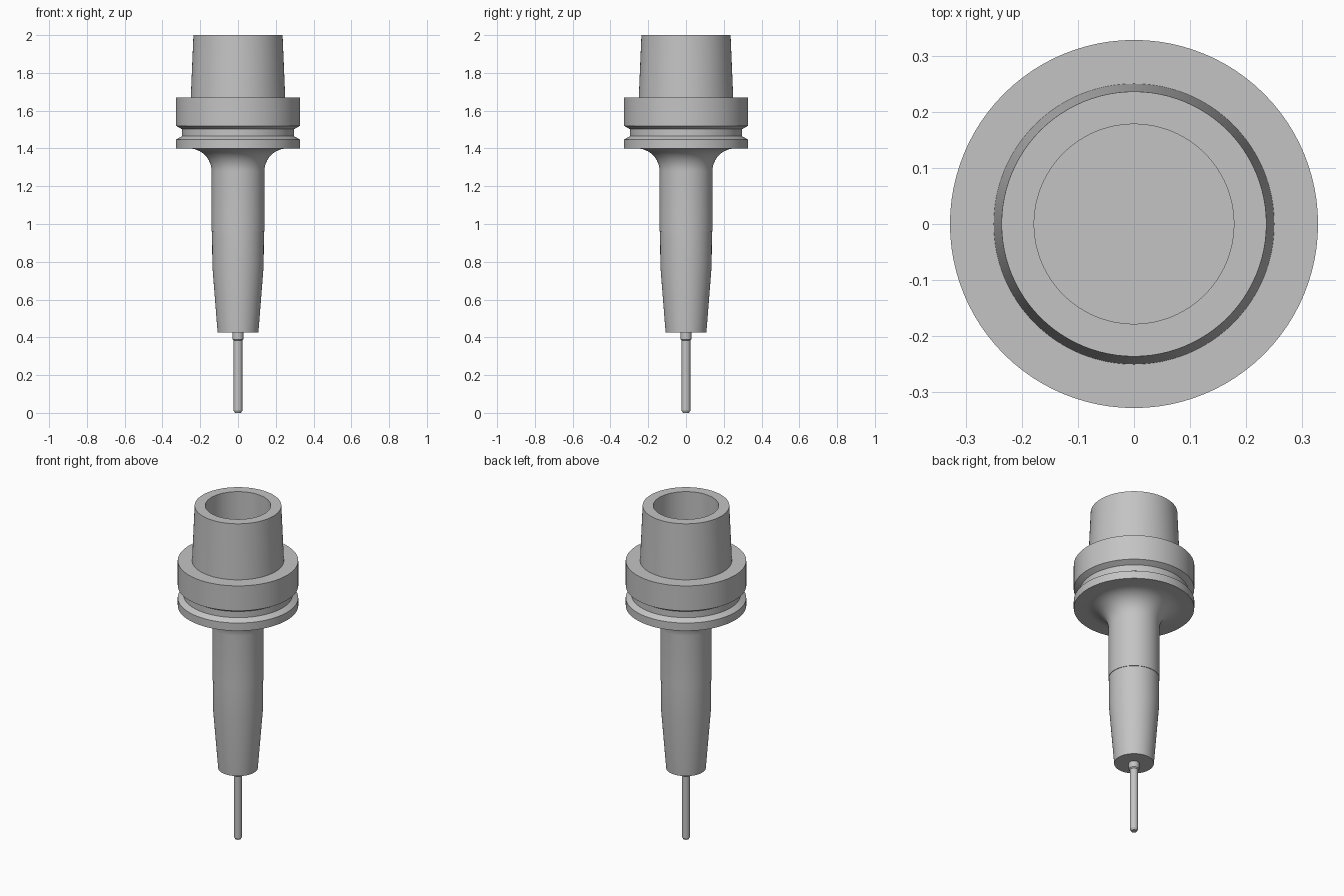
import bpy, bmesh, math

cube = bpy.data.objects.get("Cube")
if cube:
    bpy.data.objects.remove(cube)

steel = bpy.data.materials.new("grey steel")
steel.use_nodes = True
steel.diffuse_color = (0.55, 0.55, 0.55, 1)
steel.node_tree.nodes["Principled BSDF"].inputs["Base Color"].default_value = steel.diffuse_color


def lathe(name, profile, steps=96):
    """Spin an (radius, height) profile around z into a closed solid."""
    bm = bmesh.new()
    verts = [bm.verts.new((r, 0, z)) for r, z in profile]
    edges = [bm.edges.new(pair) for pair in zip(verts, verts[1:])]
    bmesh.ops.spin(bm, geom=verts + edges, cent=(0, 0, 0), axis=(0, 0, 1),
                   angle=math.tau, steps=steps, use_merge=True)
    bmesh.ops.remove_doubles(bm, verts=bm.verts, dist=0.0002)
    bmesh.ops.recalc_face_normals(bm, faces=bm.faces)
    mesh = bpy.data.meshes.new(name)
    bm.to_mesh(mesh)
    bm.free()
    mesh.materials.append(steel)
    obj = bpy.data.objects.new(name, mesh)
    bpy.context.collection.objects.link(obj)
    bpy.ops.object.select_all(action="DESELECT")
    obj.select_set(True)
    bpy.context.view_layer.objects.active = obj
    bpy.ops.object.shade_smooth_by_angle(angle=math.radians(25))
    return obj


# Tapered nose, straight body and fillet up into the flange
body_r, fillet, flange_z = 0.14, 0.12, 1.4
nose = [(0, 0.425), (0.108, 0.425), (0.136, 0.78), (0.137, 0.96), (body_r, 0.96)]
curve = []
for i in range(13):
    a = math.pi / 2 * i / 12
    curve.append((body_r + fillet * (1 - math.cos(a)),
                  flange_z - fillet + fillet * math.sin(a)))

# Grooved flange, hollow tapered shank
flange = [(0.328, flange_z), (0.328, 1.447), (0.297, 1.465), (0.297, 1.502),
          (0.328, 1.52), (0.328, 1.67)]
shank = [(0.25, 1.67), (0.236, 2), (0.178, 2), (0.178, 1.67), (0, 1.67)]
lathe("tool_holder", nose + curve + flange + shank)

# Slim cutting tool with a collar and chamfered tip
lathe("cutting_tool", [(0, 0), (0.016, 0), (0.023, 0.012), (0.023, 0.383),
                       (0.029, 0.389), (0.029, 0.43), (0, 0.43)], 48)
